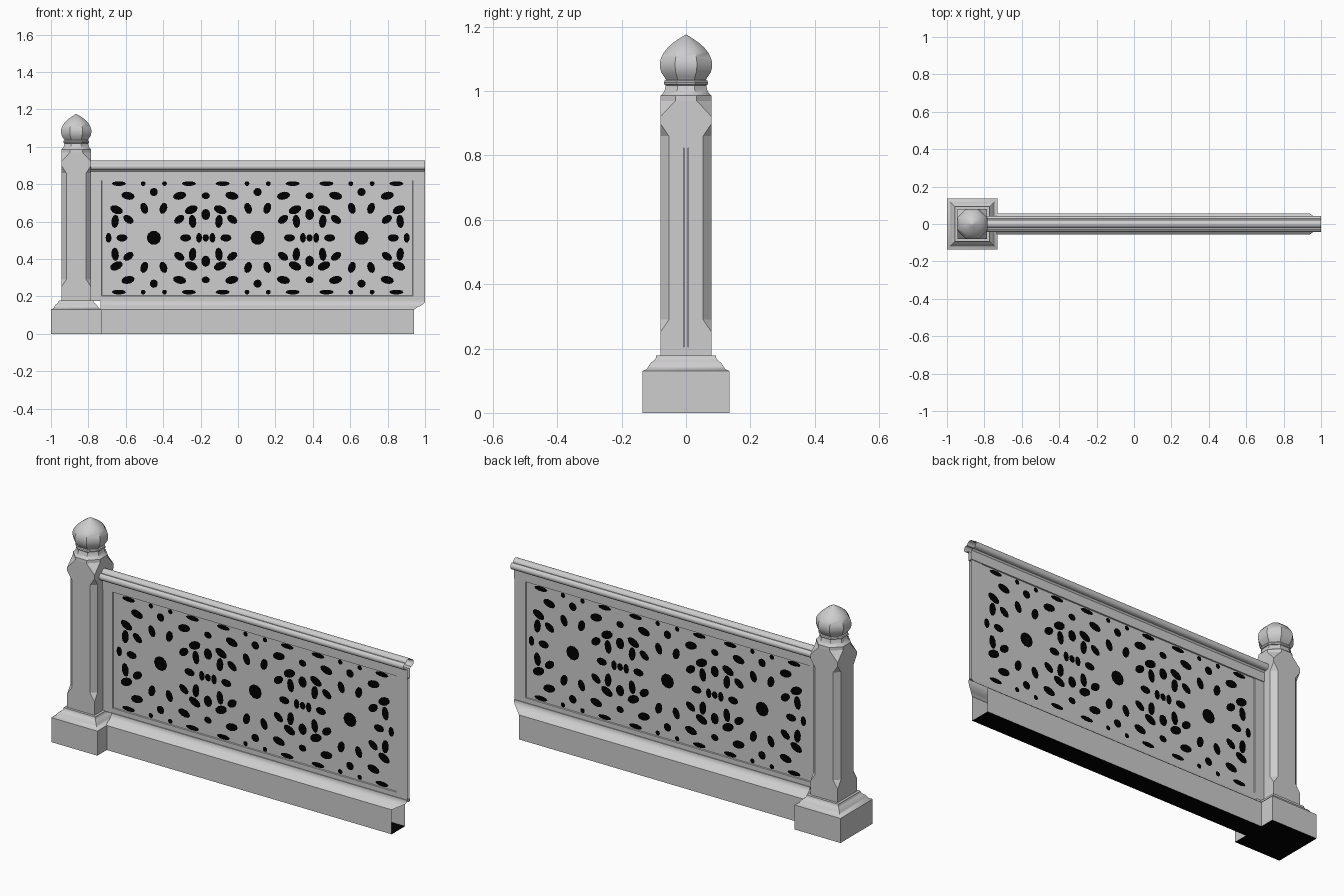
import bpy, bmesh, math

if "Cube" in bpy.data.objects:
    bpy.data.objects.remove(bpy.data.objects["Cube"])

def material(name, c):
    m = bpy.data.materials.new(name)
    m.diffuse_color = (c[0], c[1], c[2], 1)
    m.use_nodes = True
    m.node_tree.nodes["Principled BSDF"].inputs["Base Color"].default_value = m.diffuse_color
    return m

STONE = material("pale_grey_stone", (0.62, 0.61, 0.62))
BLACK = material("black_opening", (0.0, 0.0, 0.0))

def make(name, lofts, closed=True, mats=(STONE, BLACK), angle=35):
    """lofts: list of (rings, cap_first, cap_last); faces lying on z=0 become black."""
    bm = bmesh.new()
    for rings, cap_first, cap_last in lofts:
        vs = [[bm.verts.new(p) for p in r] for r in rings]
        n = len(vs[0])
        for a, b in zip(vs, vs[1:]):
            for i in range(n):
                j = (i + 1) % n
                bm.faces.new((a[i], a[j], b[j], b[i]))
        if cap_first:
            bm.faces.new(vs[0][::-1])
        if cap_last:
            bm.faces.new(vs[-1])
    bmesh.ops.remove_doubles(bm, verts=bm.verts[:], dist=1e-5)
    for f in bm.faces:
        f.smooth = True
        f.material_index = int(max(v.co.z for v in f.verts) < 1e-4)
    me = bpy.data.meshes.new(name)
    bm.to_mesh(me)
    bm.free()
    for m in mats:
        me.materials.append(m)
    me.set_sharp_from_angle(angle=math.radians(angle))
    ob = bpy.data.objects.new(name, me)
    bpy.context.collection.objects.link(ob)
    return ob

PX = -0.865   # post centre

def ring(z, w, c):
    """Square of half-width w with corners cut by c, counter-clockwise."""
    k = w - c
    pts = [(w, -k), (w, k), (k, w), (-k, w), (-w, k), (-w, -k), (-k, -w), (k, -w)]
    return [(PX + x, y, z) for x, y in pts]

# Post plinth with concave moulding
plinth = [(0, .135), (.13, .135), (.136, .122), (.147, .115), (.155, .110),
          (.163, .099), (.170, .094), (.178, .093), (.178, .078)]
make("post_plinth", [([ring(z, w, 0) for z, w in plinth], True, False)])

# Post shaft with stopped chamfers, turning octagonal at the top
OCT = 2 - math.sqrt(2)
shaft = [(.175, 0), (.25, 0), (.29, .027), (.86, .027), (.90, 0), (.92, 0), (.97, .08 * OCT)]
make("post_shaft", [([ring(z, .08, c) for z, c in shaft], False, False)], angle=20)

# Octagonal neck, collar and pointed dome
neck = [(.97, .08), (.986, .079), (.993, .071), (1.003, .066), (1.018, .063)]
collar = [(1.018, .063), (1.020, .067), (1.026, .069), (1.032, .067), (1.035, .062)]
dome = [(1.035, .062), (1.045, .068), (1.058, .077), (1.075, .081), (1.09, .081), (1.105, .077),
        (1.12, .069), (1.135, .057), (1.15, .040), (1.162, .023), (1.17, .010), (1.176, 0)]
for name, prof in (("post_neck", neck), ("post_collar", collar), ("post_dome", dome)):
    make(name, [([ring(z, w, w * OCT) for z, w in prof], False, False)])

# Panel base: moulding runs along x, its open end undercut to fit the next post
half = [(.012, .178), (.013, .168), (.019, .158), (.032, .147), (.042, .142),
        (.048, .135), (.056, .13), (.056, 0)]
prof = [(-y, z) for y, z in half] + [(y, z) for y, z in half[::-1]]
start = [(-.735, y, z) for y, z in prof]
end = [(.94 + (.056 - abs(y)) * 1.36, y, z) for y, z in prof]
make("panel_base", [([start, end], False, False)])

# Handrail: trefoil section on a thin stem
def arc(cy, cz, r, a0, a1, n=6):
    return [(cy + r * math.cos(math.radians(a0 + (a1 - a0) * i / n)),
             cz + r * math.sin(math.radians(a0 + (a1 - a0) * i / n))) for i in range(n + 1)]

right = [(.012, .82), (.012, .868)] + arc(.025, .893, .018, -110, 75, 8) + arc(0, .904, .022, 12, 90, 5)
prof = right + [(-y, z) for y, z in right[-2::-1]]
make("handrail", [([[(x, y, z) for y, z in prof] for x in (-.80, 1.0)], False, False)])

# Panel: two thin sheets, each with a frame and a shallow recessed screen
def rect(x0, x1, z0, z1, y):
    r = [(x0, y, z0), (x1, y, z0), (x1, y, z1), (x0, y, z1)]
    return r if y < 0 else r[::-1]

sheets = []
for s in (-1, 1):
    sheets.append(([rect(-.80, 1.0, .175, .87, s * .008),
                    rect(-.73, .935, .203, .825, s * .008),
                    rect(-.727, .932, .206, .822, s * .004)], False, True))
make("panel_screen", sheets, angle=20)

# Pierced rosette pattern: cells as (dx, dz, half length, half width, tilt)
def polar(r, deg, a, b, tilt=None):
    t = math.radians(deg)
    return (r * math.cos(t), r * math.sin(t), a, b, deg if tilt is None else tilt)

quarter = [polar(.170, 0, .030, .020), polar(.168, 36, .031, .020), polar(.166, 72, .031, .020),
           (.242, 0, .016, .026, 0), (.200, .150, .036, .022, 24), (.207, .088, .036, .020, 96),
           (.138, .225, .036, .021, 12), (0, .245, .022, .022, 90),
           (.057, .290, .013, .013, 0), (.187, .290, .038, .013, 0)]
between = [(0, .125, .030, .024, 90), (0, 0, .017, .020, 0), (0, .225, .022, .018, 0)]
ZC = .513
cells = []

def mirrored(cx, group):
    for dx, dz, a, b, t in group:
        for sx in ((1, -1) if dx > 1e-4 else (1,)):
            for sz in ((1, -1) if dz > 1e-4 else (1,)):
                cells.append((cx + sx * dx, ZC + sz * dz, a, b, t * sx * sz))

for cx in (-.45, .105, .66):
    mirrored(cx, quarter)
    cells.append((cx, ZC, .038, .038, 0))
for cx in (-.1725, .3825):
    mirrored(cx, between)

plates = []
for cx, cz, a, b, t in cells:
    ct, st = math.cos(math.radians(t)), math.sin(math.radians(t))
    for s in (-1, 1):
        pts = []
        for i in range(10):
            q = 2 * math.pi * i / 10
            u, v = a * math.cos(q), b * math.sin(q)
            pts.append((cx + u * ct - v * st, s * .0055, cz + u * st + v * ct))
        plates.append(([pts if s < 0 else pts[::-1]], False, True))
make("pierced_openings", plates, mats=(BLACK,))
